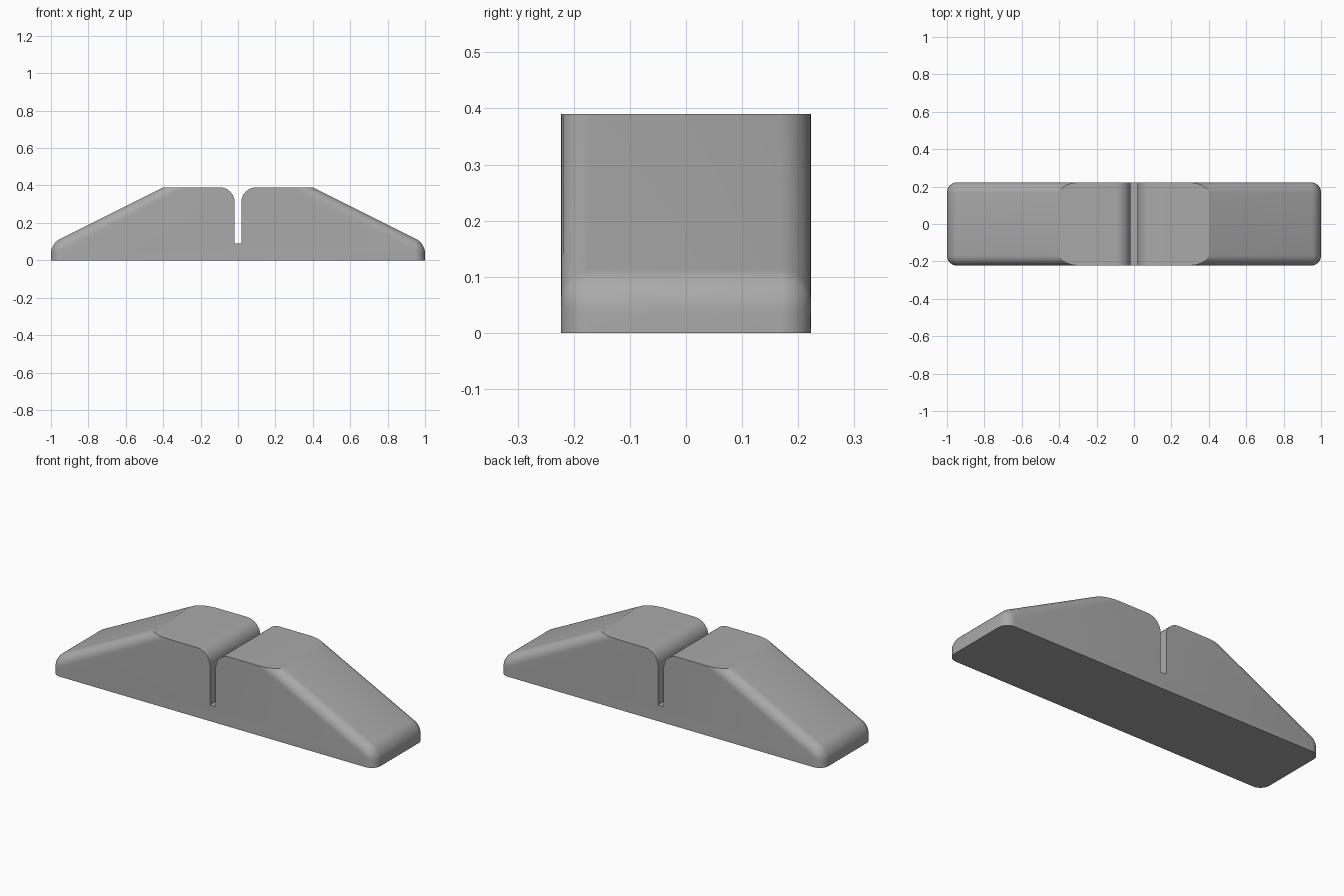
import bpy, bmesh
from math import sin, cos, pi, radians

HALF_WIDTH = 0.223
TOP = 0.39
FILLET = 0.055

cube = bpy.data.objects.get("Cube")
if cube:
    bpy.data.objects.remove(cube)

grey = bpy.data.materials.new("plain grey")
grey.use_nodes = True
colour = (0.4, 0.4, 0.4, 1)
grey.diffuse_color = colour
grey.node_tree.nodes["Principled BSDF"].inputs["Base Color"].default_value = colour


def prism(profile, half_depth):
    """Extrude an x-z profile along y."""
    bm = bmesh.new()
    face = bm.faces.new([bm.verts.new((x, -half_depth, z)) for x, z in profile])
    extruded = bmesh.ops.extrude_face_region(bm, geom=[face])["geom"]
    verts = [v for v in extruded if isinstance(v, bmesh.types.BMVert)]
    bmesh.ops.translate(bm, verts=verts, vec=(0, 2 * half_depth, 0))
    bmesh.ops.recalc_face_normals(bm, faces=bm.faces[:])
    return bm


def make_object(name, bm):
    mesh = bpy.data.meshes.new(name)
    bm.to_mesh(mesh)
    bm.free()
    mesh.materials.append(grey)
    obj = bpy.data.objects.new(name, mesh)
    bpy.context.collection.objects.link(obj)
    return obj


# Sloped foot: round the upper edges, then slice the top off flat
bm = prism([(-1, 0), (1, 0), (1, 0.09), (0.18, 0.5), (-0.18, 0.5), (-1, 0.09)], HALF_WIDTH)
rounded = [e for e in bm.edges if max(v.co.z for v in e.verts) > 0.01
           and min(v.co.z for v in e.verts) < 0.45]
rounded += [e for e in bm.edges if all(v.co.z > 0.45 for v in e.verts)
            and abs(e.verts[0].co.y - e.verts[1].co.y) < 0.01]
bmesh.ops.bevel(bm, geom=rounded, offset=FILLET, offset_type='OFFSET',
                segments=8, profile=0.5, affect='EDGES')
cut = bmesh.ops.bisect_plane(bm, geom=bm.verts[:] + bm.edges[:] + bm.faces[:],
                             plane_co=(0, 0, TOP), plane_no=(0, 0, 1), clear_outer=True)
rim = [e for e in cut["geom_cut"] if isinstance(e, bmesh.types.BMEdge)]
bmesh.ops.edgeloop_fill(bm, edges=rim)
bmesh.ops.recalc_face_normals(bm, faces=bm.faces[:])
foot = make_object("slotted_foot", bm)

# Slot with rounded lips
GAP, FLOOR, LIP = 0.018, 0.09, 0.08
arc = [(GAP + LIP - LIP * cos(a), TOP - LIP + LIP * sin(a))
       for a in (i * pi / 16 for i in range(9))]
right = [(GAP, FLOOR)] + arc + [(GAP + LIP, TOP + 0.1)]
slot = make_object("slot_cutter", prism(right + [(-x, z) for x, z in reversed(right)], 0.4))
slot.hide_render = True

bpy.context.view_layer.objects.active = foot
foot.select_set(True)
boolean = foot.modifiers.new("slot", 'BOOLEAN')
boolean.operation = 'DIFFERENCE'
boolean.solver = 'EXACT'
boolean.object = slot
bpy.ops.object.modifier_apply(modifier=boolean.name)
bpy.data.objects.remove(slot)

bpy.ops.object.select_all(action='DESELECT')
foot.select_set(True)
bpy.ops.object.shade_smooth_by_angle(angle=radians(20))
